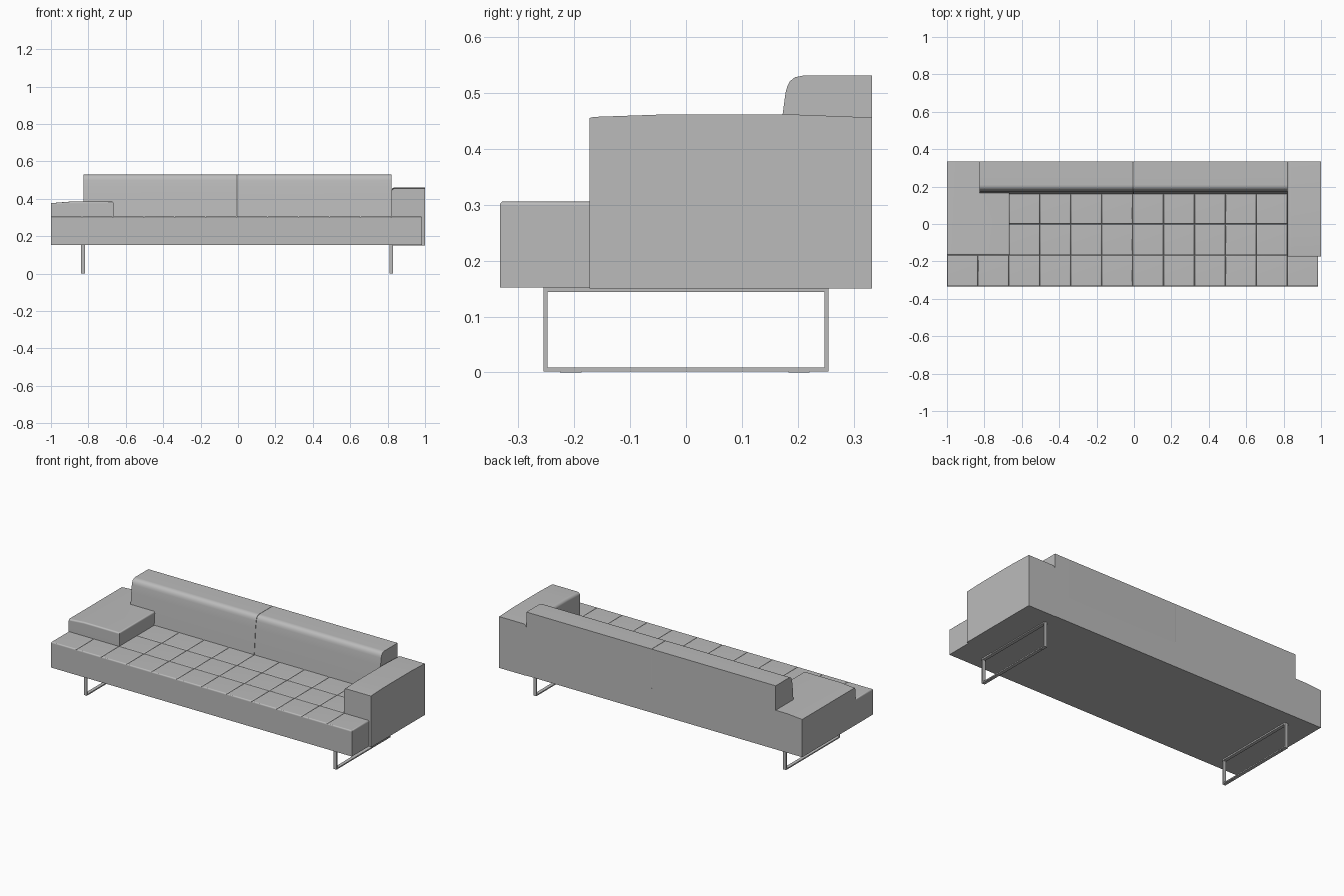
import bpy, bmesh, math
from mathutils import Vector

if "Cube" in bpy.data.objects:
    bpy.data.objects.remove(bpy.data.objects["Cube"])

grey = bpy.data.materials.new("soft_grey")
grey.use_nodes = True
colour = (0.5, 0.5, 0.5, 1)
grey.diffuse_color = colour
grey.node_tree.nodes["Principled BSDF"].inputs["Base Color"].default_value = colour


def near(a, b):
    return abs(a - b) < 0.001


def prism(bm, outline, axis, lo, hi):
    """Extrude a flat outline along x (outline in y, z) or z (outline in x, y)."""
    place = (lambda p, t: (t, *p)) if axis == "x" else (lambda p, t: (*p, t))
    base = bm.faces.new([bm.verts.new(place(p, lo)) for p in outline])
    grown = bmesh.ops.extrude_face_region(bm, geom=[base])["geom"]
    shift = Vector(place((0, 0), hi - lo))
    bmesh.ops.translate(bm, vec=shift, verts=[g for g in grown if isinstance(g, bmesh.types.BMVert)])
    bmesh.ops.recalc_face_normals(bm, faces=bm.faces)


def soften(bm, rule, width, segments=3):
    """Round every edge whose two ends satisfy the rule."""
    edges = [e for e in bm.edges if all(rule(v.co) for v in e.verts)]
    bmesh.ops.bevel(bm, geom=edges, offset=width, segments=segments, profile=0.5, affect="EDGES")


def finish(name, bm):
    mesh = bpy.data.meshes.new(name)
    bm.to_mesh(mesh)
    bm.free()
    mesh.materials.append(grey)
    obj = bpy.data.objects.new(name, mesh)
    bpy.context.collection.objects.link(obj)
    bpy.ops.object.select_all(action="DESELECT")
    obj.select_set(True)
    bpy.context.view_layer.objects.active = obj
    bpy.ops.object.shade_smooth_by_angle(angle=math.radians(40))
    normals = obj.modifiers.new("even_shading", "WEIGHTED_NORMAL")
    normals.keep_sharp = True
    return obj


def rect(x0, x1, y0, y1):
    return [(x0, y0), (x1, y0), (x1, y1), (x0, y1)]


LEFT, RIGHT, FRONT, BACK = -1.0, 0.985, -0.333, 0.333
ARM_X, ROW_Y, SEAT_Z = 0.82, -0.167, 0.297

# Seat base, notched where the tall arm stands
bm = bmesh.new()
prism(bm, [(LEFT, FRONT), (RIGHT, FRONT), (RIGHT, ROW_Y), (ARM_X, ROW_Y),
           (ARM_X, BACK), (LEFT, BACK)], "z", 0.152, SEAT_Z)
finish("seat_base", bm)

# Tufted seat squares: a full front row and two shorter rows behind it
cell = (RIGHT - LEFT) / 12
for row, y in enumerate((FRONT, ROW_Y, 0.0)):
    for col in range(12):
        if row and not 2 <= col <= 10:
            continue
        bm = bmesh.new()
        x = LEFT + col * cell
        prism(bm, rect(x, x + cell, y, y + 0.1665), "z", SEAT_Z, 0.306)
        soften(bm, lambda c: near(c.z, 0.306), 0.007)
        finish(f"seat_square_{row + 1}_{col + 1}", bm)

# Low arm pad with a gently falling outer side
bm = bmesh.new()
PAD_X, PAD_Z = -0.665, 0.385
prism(bm, [(LEFT, ROW_Y), (PAD_X, ROW_Y), (PAD_X, 0.2), (-0.825, 0.2),
           (-0.825, BACK), (LEFT, BACK)], "z", SEAT_Z, PAD_Z)
bmesh.ops.bisect_plane(bm, geom=bm.verts[:] + bm.edges[:] + bm.faces[:],
                       plane_co=(-0.9, 0, 0), plane_no=(1, 0, 0))
for v in bm.verts:
    if near(v.co.x, LEFT) and near(v.co.z, PAD_Z):
        v.co.z -= 0.008
soften(bm, lambda c: c.z > 0.37 and (near(c.x, PAD_X) or near(c.y, ROW_Y)), 0.009)
finish("low_arm_pad", bm)

# Tall arm with a slightly domed top and a rounded inner edge
bm = bmesh.new()
prism(bm, [(-0.173, 0.15), (-0.173, 0.455), (-0.165, 0.457), (-0.05, 0.461),
           (0.2, 0.461), (BACK, 0.456), (BACK, 0.15)], "x", ARM_X, 1.0)
soften(bm, lambda c: near(c.x, ARM_X) and c.z > 0.45, 0.018, 4)
finish("tall_arm", bm)

# Two back cushions with a leaning front and a rounded top edge
profile = [(BACK, SEAT_Z), (BACK, 0.531), (0.21, 0.531), (0.195, 0.528), (0.186, 0.521),
           (0.181, 0.511), (0.178, 0.5), (0.172, 0.455), (0.159, SEAT_Z)]
seam = -0.005
for name, x0, x1 in (("right_back_cushion", -0.825, seam), ("left_back_cushion", seam, ARM_X)):
    bm = bmesh.new()
    prism(bm, profile, "x", x0, x1)
    soften(bm, lambda c: near(c.x, seam), 0.003, 2)
    finish(name, bm)

# Flat-bar sled legs with small floor pads
for name, x in (("right", -0.829), ("left", 0.819)):
    bm = bmesh.new()
    for y0, y1, z0, z1 in ((-0.255, 0.255, 0.002, 0.009), (-0.255, 0.255, 0.144, 0.152),
                           (-0.255, -0.248, 0.009, 0.144), (0.248, 0.255, 0.009, 0.144)):
        prism(bm, rect(x - 0.01, x + 0.01, y0, y1), "z", z0, z1)
    finish(f"{name}_sled_leg", bm)
    for side, y in (("front", -0.206), ("back", 0.202)):
        bm = bmesh.new()
        prism(bm, rect(x - 0.008, x + 0.008, y - 0.019, y + 0.019), "z", 0, 0.002)
        finish(f"{name}_{side}_floor_pad", bm)
